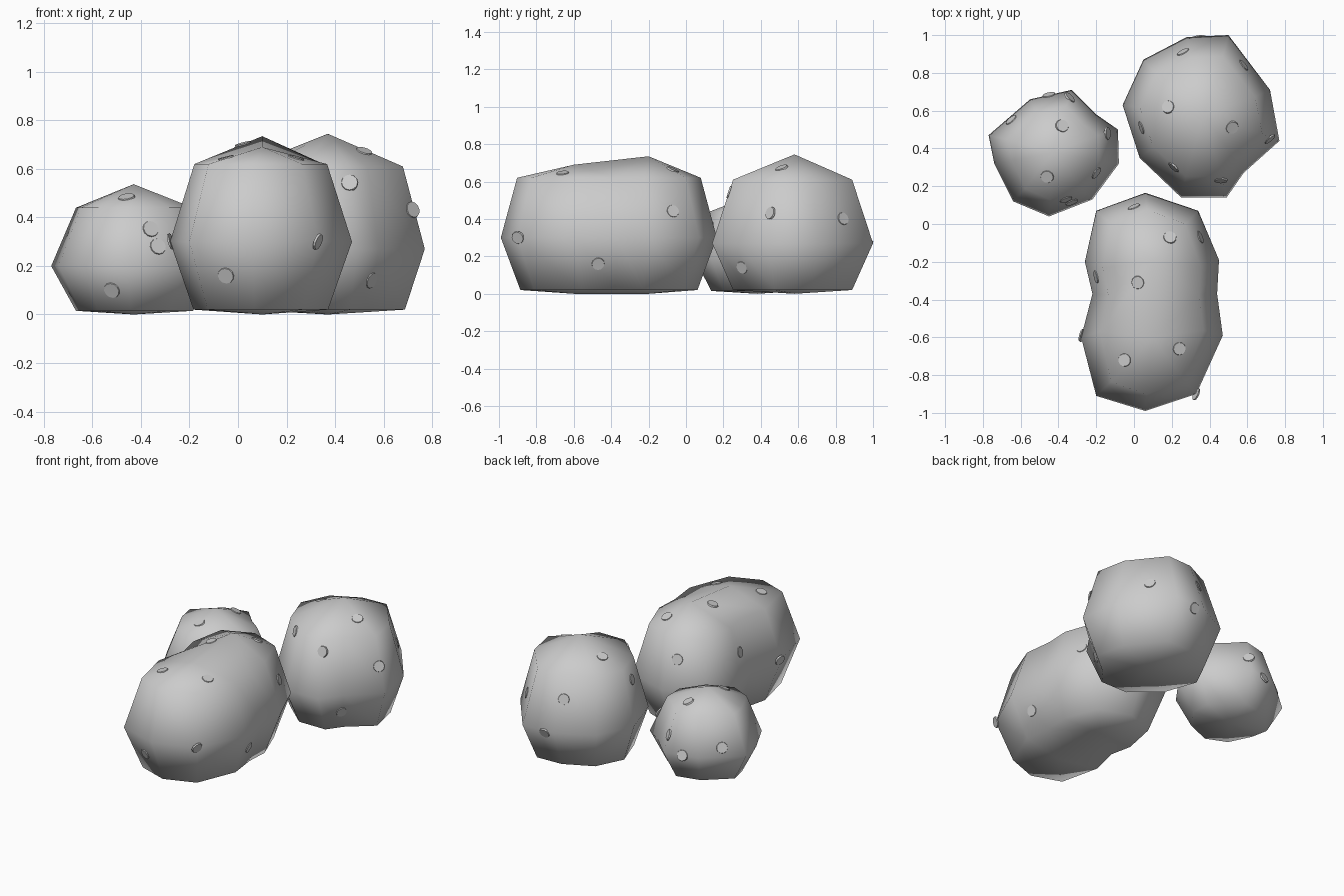
import bpy
import bmesh
from mathutils import Vector
from mathutils.bvhtree import BVHTree

default = bpy.data.objects.get("Cube")
if default:
    bpy.data.objects.remove(default, do_unlink=True)


def make_material(name, color):
    mat = bpy.data.materials.new(name)
    mat.use_nodes = True
    mat.diffuse_color = color
    mat.node_tree.nodes["Principled BSDF"].inputs["Base Color"].default_value = color
    return mat


stone = make_material("stone grey", (0.6, 0.6, 0.6, 1))


def add_object(name, bm, smooth):
    mesh = bpy.data.meshes.new(name)
    bm.to_mesh(mesh)
    bm.free()
    mesh.materials.append(stone)
    for poly in mesh.polygons:
        poly.use_smooth = smooth
    obj = bpy.data.objects.new(name, mesh)
    bpy.context.collection.objects.link(obj)
    return obj


def add_cap(bm, ring, points):
    """Close a ring with facets that rise to the nearest of the given peaks."""
    peaks = [bm.verts.new(p) for p in points]
    nearest = [min(peaks, key=lambda p: (p.co - v.co).xy.length) for v in ring]
    for i, v in enumerate(ring):
        j = (i + 1) % len(ring)
        if nearest[i] is nearest[j]:
            bm.faces.new((v, ring[j], nearest[i]))
        else:
            bm.faces.new((v, ring[j], nearest[j]))
            bm.faces.new((v, nearest[j], nearest[i]))


def make_boulder(name, outline, center, levels, peaks):
    """Stack scaled copies of the outline, then close top and bottom."""
    cx, cy = center
    bm = bmesh.new()
    rings = []
    for z, sx, sy in levels:
        rings.append([bm.verts.new((cx + (x - cx) * sx, cy + (y - cy) * sy, z))
                      for x, y in outline])
    n = len(outline)
    for low, high in zip(rings, rings[1:]):
        for i in range(n):
            j = (i + 1) % n
            bm.faces.new((low[i], low[j], high[j], high[i]))
    add_cap(bm, rings[0], [(x, y, 0) for x, y, z in peaks])
    add_cap(bm, rings[-1], peaks)
    bmesh.ops.recalc_face_normals(bm, faces=bm.faces)
    surfaces.append(BVHTree.FromBMesh(bm))
    return add_object(name, bm, True)


surfaces = []

# Long boulder with a slight waist
make_boulder(
    "long_boulder",
    [(.06, .165), (.34, .07), (.45, -.19), (.44, -.37), (.47, -.59), (.33, -.9),
     (.06, -.99), (-.2, -.91), (-.28, -.6), (-.22, -.37), (-.26, -.2), (-.2, .07)],
    (.09, -.41), [(.02, .74, .82), (.3, 1, 1), (.62, .73, .85)],
    [(.1, -.2, .735), (.1, -.6, .69)])

# Large round boulder
make_boulder(
    "round_boulder",
    [(-.06, .63), (.05, .87), (.28, .99), (.5, 1), (.72, .71),
     (.77, .44), (.58, .27), (.49, .14), (.25, .14), (.03, .35)],
    (.36, .57), [(.02, .8, .74), (.27, 1, 1), (.61, .78, .74)],
    [(.37, .58, .745)])

# Small boulder
make_boulder(
    "small_boulder",
    [(-.77, .47), (-.55, .66), (-.33, .71), (-.2, .58), (-.085, .5), (-.08, .32),
     (-.22, .13), (-.45, .04), (-.64, .12), (-.74, .32)],
    (-.43, .38), [(.015, .7, .72), (.2, 1, 1), (.44, .7, .74)],
    [(-.43, .38, .537)])


def add_spot(origin, direction):
    """Lay a thin round spot on the first surface met along the direction."""
    hits = [s.ray_cast(Vector(origin), Vector(direction)) for s in surfaces]
    hits = [h for h in hits if h[0] is not None]
    if not hits:
        return
    place, normal, _, _ = min(hits, key=lambda h: h[3])
    bm = bmesh.new()
    bmesh.ops.create_cone(bm, cap_ends=True, segments=12, radius1=.036,
                          radius2=.033, depth=.009)
    turn = normal.to_track_quat("Z", "Y").to_matrix().to_4x4()
    bm.transform(turn)
    bmesh.ops.translate(bm, verts=bm.verts, vec=place)
    add_object("stone_spot", bm, False)


# Spots on the tops
for x, y in [(.26, .91), (.58, .84), (.18, .62), (.04, .51), (.52, .51), (.21, .3),
             (.46, .23), (.72, .45), (-.34, .67), (-.38, .52), (-.14, .48),
             (-.65, .55), (-.2, .27), (-.46, .25), (-.36, .13), (0, .09),
             (.19, -.07), (.35, -.07), (-.2, -.28), (.02, -.31), (.24, -.66),
             (-.05, -.72)]:
    add_spot((x, y, 3), (0, 0, -1))

# Spots on the front faces
for x, z in [(-.52, .1), (-.33, .28), (-.05, .16), (.33, .3), (.55, .14)]:
    add_spot((x, -3, z), (0, 1, 0))

# Spots on the sides and back
add_spot((3, -.47, .16), (-1, 0, 0))
add_spot((-3, -.59, .3), (1, 0, 0))
for x, z in [(.35, .25), (-.45, .2)]:
    add_spot((x, 3, z), (0, -1, 0))
